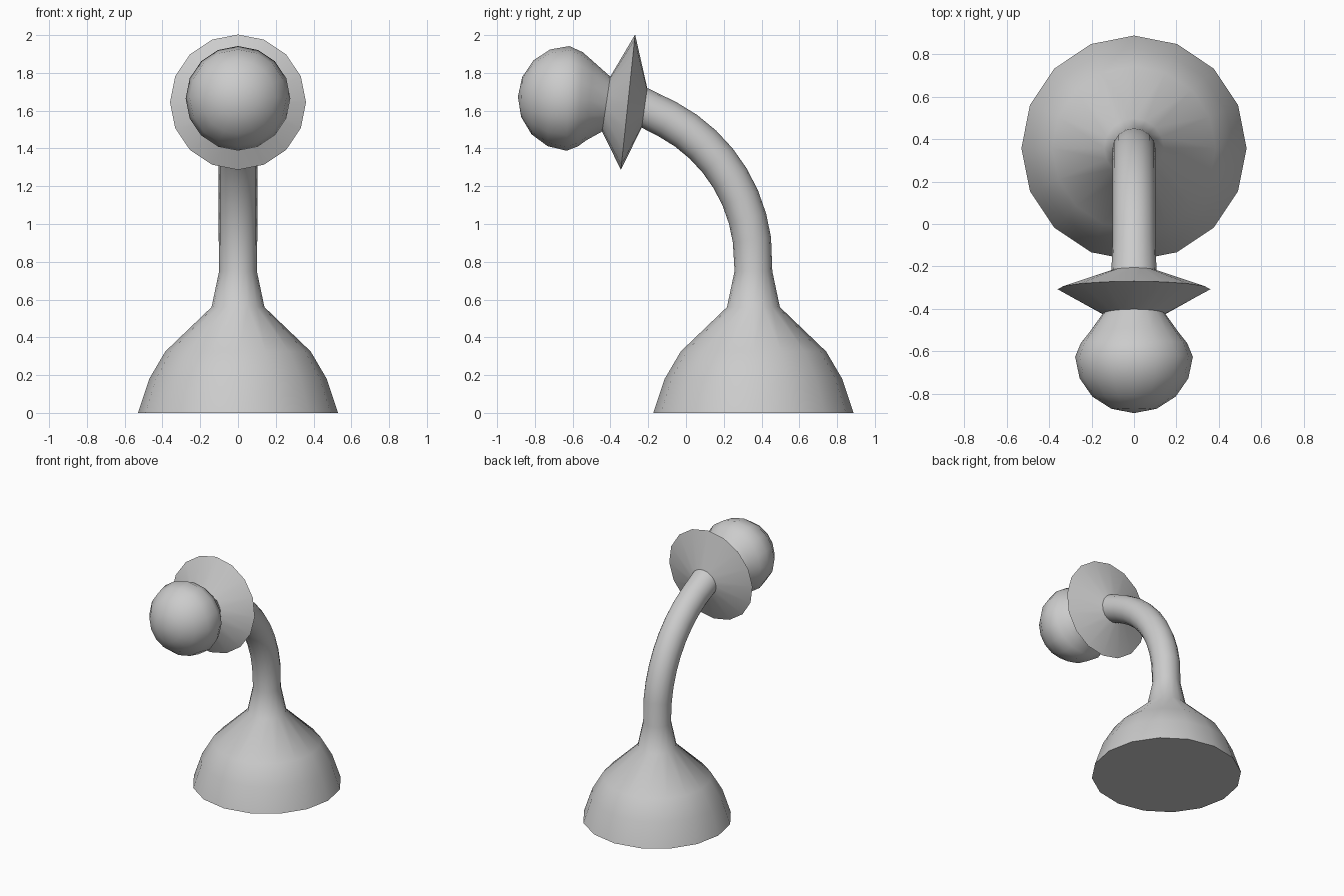
import bpy, bmesh, math
from mathutils import Vector

if "Cube" in bpy.data.objects:
    bpy.data.objects.remove(bpy.data.objects["Cube"])

SIDES = 16


def loft(name, stations, cap_start=False):
    """Skin 16-sided rings; station = (y, z, path elevation in degrees, radius). Radius 0 = pole."""
    bm = bmesh.new()
    rings = []
    for y, z, elev, r in stations:
        a = math.radians(elev)
        c, up = Vector((0, y, z)), Vector((0, math.sin(a), math.cos(a)))
        if r == 0:
            rings.append([bm.verts.new(c)])
            continue
        ring = []
        for i in range(SIDES):
            t = math.tau * i / SIDES
            ring.append(bm.verts.new(c + Vector((r * math.cos(t), 0, 0)) + up * r * math.sin(t)))
        rings.append(ring)
    for lo, hi in zip(rings, rings[1:]):
        for i in range(SIDES):
            j = (i + 1) % SIDES
            if len(hi) == 1:
                bm.faces.new((lo[i], lo[j], hi[0]))
            else:
                bm.faces.new((lo[i], lo[j], hi[j], hi[i]))
    if cap_start:
        bm.faces.new(rings[0][::-1])
    mesh = bpy.data.meshes.new(name)
    bm.to_mesh(mesh)
    bm.free()
    ob = bpy.data.objects.new(name, mesh)
    bpy.context.collection.objects.link(ob)
    bpy.ops.object.select_all(action='DESELECT')
    bpy.context.view_layer.objects.active = ob
    ob.select_set(True)
    bpy.ops.object.shade_smooth_by_angle(angle=math.radians(38))
    return ob


# Rings shared between neighbouring parts
neck_end = (-0.22, 1.615, 8, 0.106)
collar_end = (-0.4225, 1.635, 8.5, 0.147)

# Domed base flowing into the curved neck
AXIS = 0.357
stand = [(AXIS, z, 90, r) for r, z in
         [(0.53, 0.0), (0.47, 0.18), (0.385, 0.325), (0.14, 0.56), (0.10, 0.75)]]
RADIUS, STEPS, SWEEP = 0.853, 9, 70
for k in range(1, STEPS):
    deg = SWEEP * k / STEPS
    p = math.radians(deg)
    stand.append((AXIS - RADIUS + RADIUS * math.cos(p), 0.8 + RADIUS * math.sin(p), 90 - deg, 0.102))
loft("base_and_neck", stand + [neck_end], cap_start=True)

# Sharp-rimmed collar disc
loft("collar_disc", [neck_end, (-0.307, 1.645, 6, 0.36), collar_end])

# Round knob: flared back half, then a hemisphere at the front
knob = [collar_end, (-0.51, 1.652, 5, 0.21), (-0.56, 1.66, 3, 0.25)]
for k in range(5):
    p = math.radians(22.5 * k)
    r = 0 if k == 4 else 0.277 * math.cos(p)
    knob.append((-0.625 - 0.265 * math.sin(p), 1.665 + 0.008 * math.sin(p), 1.5, r))
loft("knob", knob)
